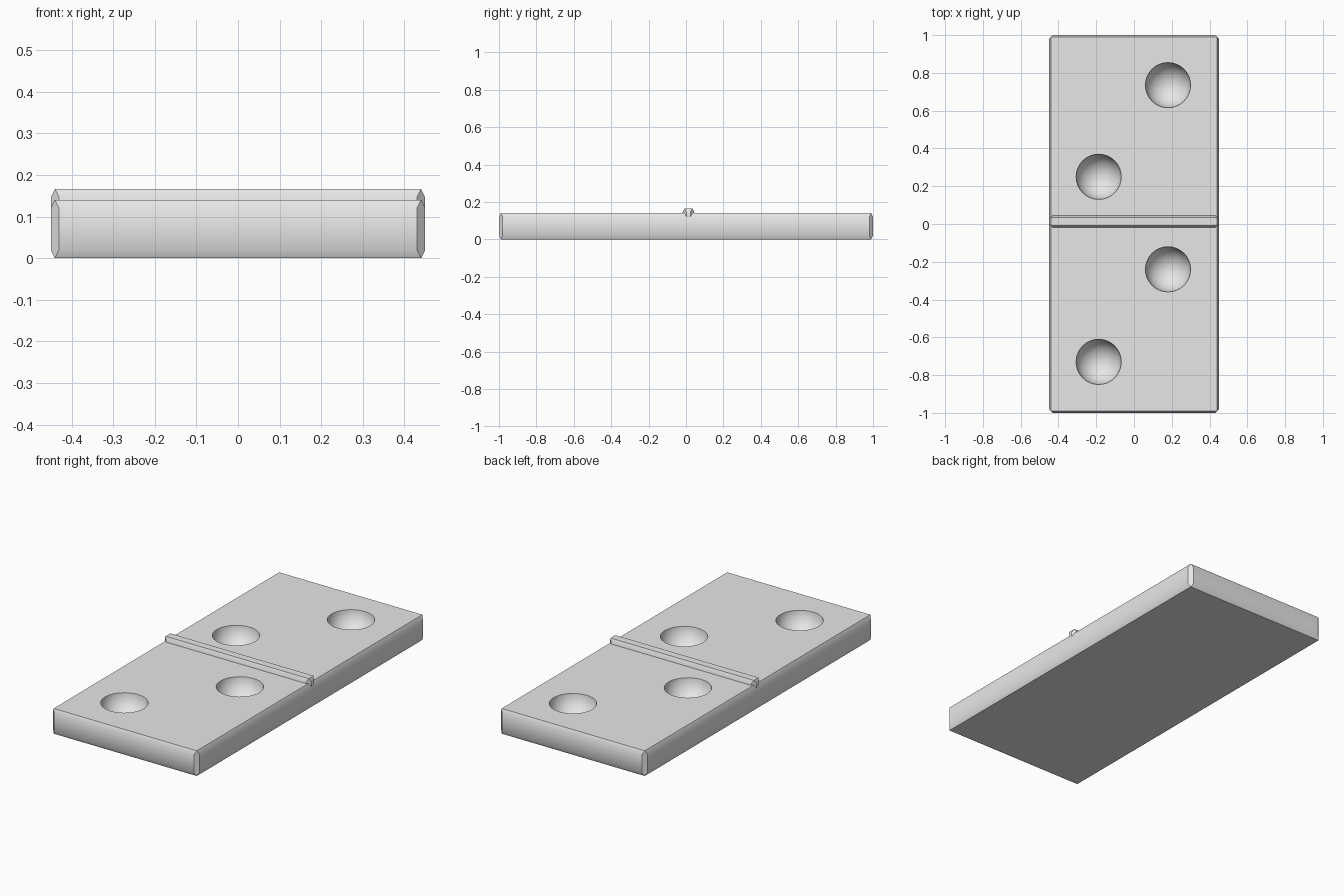
import bpy
import bmesh
import math

if "Cube" in bpy.data.objects:
    bpy.data.objects.remove(bpy.data.objects["Cube"], do_unlink=True)

# Single plain grey
grey = bpy.data.materials.new("light grey")
grey.use_nodes = True
grey.diffuse_color = (0.8, 0.8, 0.8, 1)
grey.node_tree.nodes["Principled BSDF"].inputs["Base Color"].default_value = grey.diffuse_color


def finish(bm, name):
    bmesh.ops.recalc_face_normals(bm, faces=bm.faces)
    mesh = bpy.data.meshes.new(name)
    bm.to_mesh(mesh)
    bm.free()
    mesh.materials.append(grey)
    obj = bpy.data.objects.new(name, mesh)
    bpy.context.collection.objects.link(obj)
    return obj


def smooth(obj):
    bpy.ops.object.select_all(action="DESELECT")
    obj.select_set(True)
    bpy.context.view_layer.objects.active = obj
    bpy.ops.object.shade_smooth_by_angle(angle=math.radians(30))


def chamfered_block(name, hx, hy, z0, z1, cy, cut=0.02):
    """Box with steep chamfers, half as wide as they are tall."""
    bm = bmesh.new()
    for sx in (-1, 1):
        for sy in (-1, 1):
            for end, inner in ((z0, z0 + cut), (z1, z1 - cut)):
                for x, y, z in ((hx - cut / 2, hy - cut / 2, end),
                                (hx, hy - cut, inner),
                                (hx - cut, hy, inner)):
                    bm.verts.new((sx * x, cy + sy * y, z))
    bmesh.ops.convex_hull(bm, input=bm.verts)
    bmesh.ops.dissolve_limit(bm, angle_limit=math.radians(1),
                             verts=bm.verts, edges=bm.edges)
    return finish(bm, name)


# Tile body and dividing bar
top = 0.14
tile = chamfered_block("tile_body", 0.45, 1.0, 0, top, 0)
bar = chamfered_block("divider_bar", 0.45, 0.031, 0.09, 0.166, 0.013)

# Four round hollows cut into the top
bm = bmesh.new()
for x, y in ((0.18, 0.735), (-0.187, 0.25), (0.18, -0.24), (-0.187, -0.73)):
    made = bmesh.ops.create_uvsphere(bm, u_segments=32, v_segments=16, radius=0.1205)
    bmesh.ops.translate(bm, verts=made["verts"], vec=(x, y, top + 0.008))
for face in bm.faces:
    face.smooth = True
cutter = finish(bm, "hollow_cutter")
cutter.hide_render = True

cut = tile.modifiers.new("hollows", "BOOLEAN")
cut.operation = "DIFFERENCE"
cut.solver = "EXACT"
cut.object = cutter
bpy.context.view_layer.objects.active = tile
bpy.ops.object.modifier_apply(modifier=cut.name)
bpy.data.objects.remove(cutter, do_unlink=True)

for part in (tile, bar):
    smooth(part)
